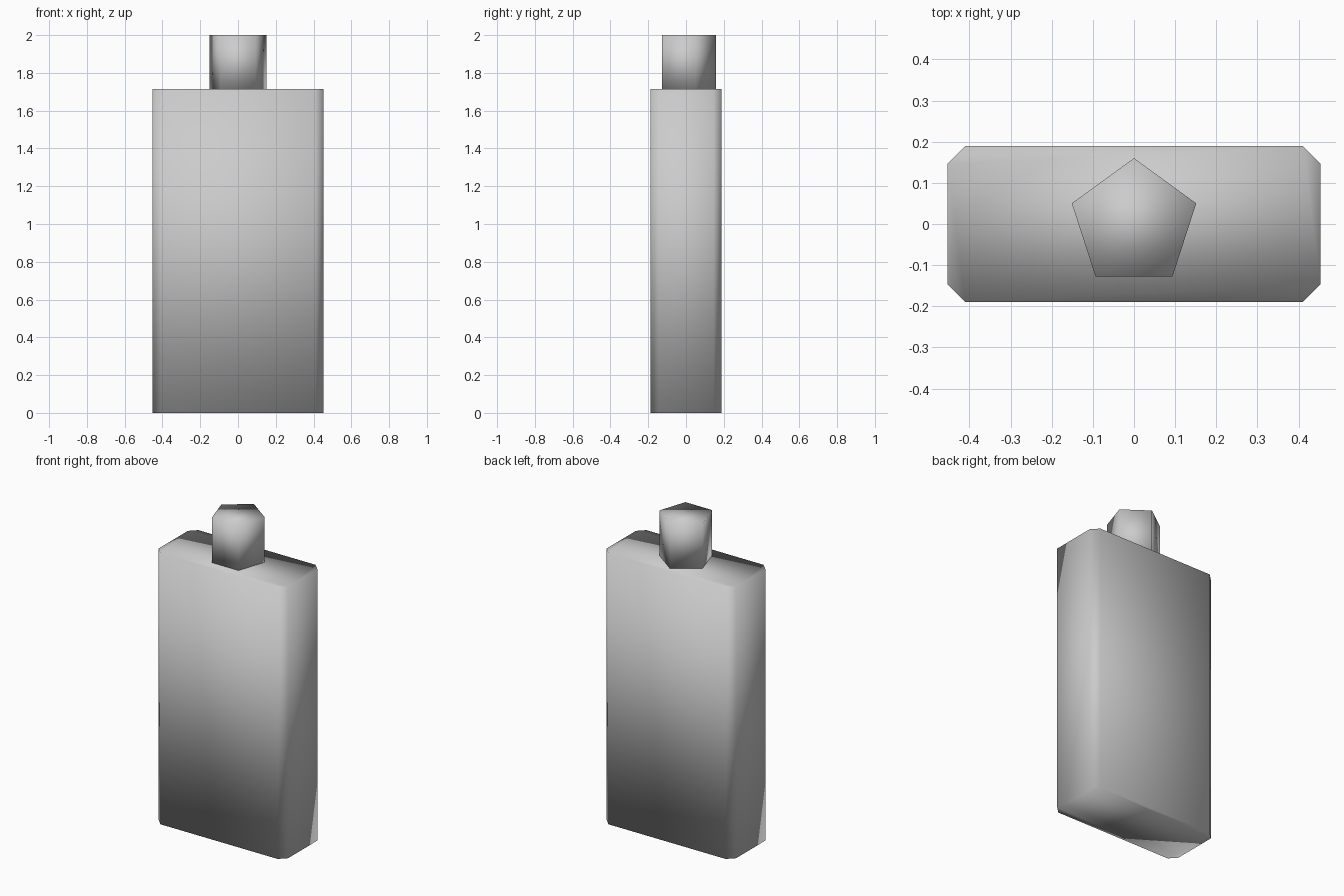
import bpy, bmesh, math

if "Cube" in bpy.data.objects:
    bpy.data.objects.remove(bpy.data.objects["Cube"])


def prism(name, outline, z0, z1):
    """Extrude a closed XY outline from z0 to z1, smooth shaded."""
    bm = bmesh.new()
    base = bm.faces.new([bm.verts.new((x, y, z0)) for x, y in outline])
    top = bmesh.ops.extrude_face_region(bm, geom=[base], use_keep_orig=True)
    verts = [g for g in top["geom"] if isinstance(g, bmesh.types.BMVert)]
    bmesh.ops.translate(bm, verts=verts, vec=(0, 0, z1 - z0))
    bmesh.ops.recalc_face_normals(bm, faces=bm.faces)
    for f in bm.faces:
        f.smooth = True
    mesh = bpy.data.meshes.new(name)
    bm.to_mesh(mesh)
    bm.free()
    obj = bpy.data.objects.new(name, mesh)
    bpy.context.collection.objects.link(obj)
    return obj


# Flask body: rectangle with chamfered vertical corners
W, D, C = 0.453, 0.189, 0.043
SHOULDER = 1.715
quarter = [(W, D - C), (W - C, D)]
half = quarter + [(-x, y) for x, y in reversed(quarter)]
body_outline = half + [(-x, -y) for x, y in half]
prism("bottle_body", body_outline, 0.0, SHOULDER)

# Five-sided cap with a corner pointing to the back
R = 0.159
cap_outline = [(R * math.cos(a), R * math.sin(a) + 0.001)
               for a in (math.pi / 2 + i * math.tau / 5 for i in range(5))]
prism("bottle_cap", cap_outline, SHOULDER, 2.0)
